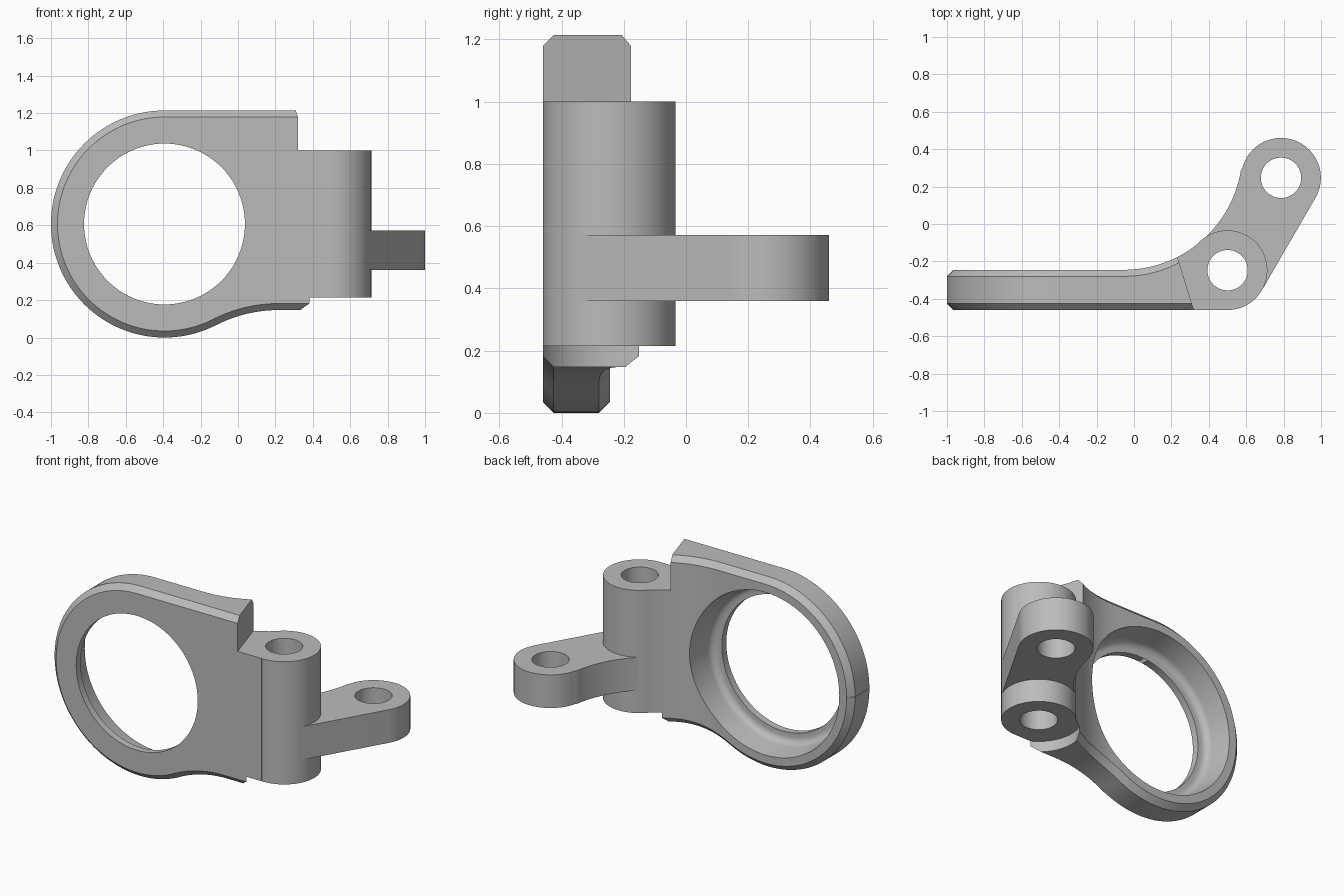
import bpy, bmesh
from math import sin, cos, pi, sqrt, atan2, hypot

cube = bpy.data.objects.get("Cube")
if cube:
    bpy.data.objects.remove(cube, do_unlink=True)

grey = bpy.data.materials.new("metal grey")
grey.use_nodes = True
grey.diffuse_color = (0.5, 0.5, 0.5, 1)
grey.node_tree.nodes["Principled BSDF"].inputs["Base Color"].default_value = (0.5, 0.5, 0.5, 1)

# Main dimensions
RX, RZ = -0.393, 0.607           # ring centre (its radius equals RZ)
FRONT, BACK, CH = -0.46, -0.245, 0.035
PIN = (0.5, -0.247)              # long hinge barrel
EYE = (0.786, 0.247)             # eye at the arm tip
BR, BORE = 0.213, 0.108
AX, AY, AR = -0.055, 0.39, 0.635  # large concave sweep on the back
FX, FZ, FR = 0.22, -0.598, 0.745  # concave blend under the plate


def finish(name, bm):
    bmesh.ops.recalc_face_normals(bm, faces=bm.faces)
    mesh = bpy.data.meshes.new(name)
    bm.to_mesh(mesh)
    bm.free()
    mesh.materials.append(grey)
    ob = bpy.data.objects.new(name, mesh)
    bpy.context.collection.objects.link(ob)
    return ob


def bridge(name, loops):
    """Skin a list of closed loops and cap both ends."""
    bm = bmesh.new()
    rings = [[bm.verts.new(p) for p in loop] for loop in loops]
    n = len(rings[0])
    for a, b in zip(rings, rings[1:]):
        for i in range(n):
            j = (i + 1) % n
            bm.faces.new((a[i], a[j], b[j], b[i]))
    bm.faces.new(rings[0])
    bm.faces.new(rings[-1])
    return finish(name, bm)


def prism(name, pts, z0, z1):
    return bridge(name, [[(x, y, z) for x, y in pts] for z in (z0, z1)])


def arc(c, r, a0, a1, n):
    return [(c[0] + r * cos(a0 + (a1 - a0) * i / n),
             c[1] + r * sin(a0 + (a1 - a0) * i / n)) for i in range(n + 1)]


def disc(name, c, r, z0, z1, n=80):
    return prism(name, arc(c, r, 0, 2 * pi, n)[:-1], z0, z1)


def combine(ob, other, op):
    mod = ob.modifiers.new(op, "BOOLEAN")
    mod.operation, mod.object, mod.solver = op, other, "EXACT"
    bpy.context.view_layer.objects.active = ob
    bpy.ops.object.modifier_apply(modifier=mod.name)
    bpy.data.objects.remove(other, do_unlink=True)


# Plate: chamfered cross-sections from the ring's left end to the barrel
def back_y(x):
    if x < AX:
        return BACK
    return min(AY - sqrt(max(AR ** 2 - (x - AX) ** 2, 0)), -0.09)


def top_edge(x):
    """Height, then the outward normal."""
    if x > RX:
        return 2 * RZ, 0, 1
    nx = max((x - RX) / RZ, -1)
    nz = sqrt(1 - nx * nx)
    return RZ + RZ * nz, nx, nz


def bottom_edge(x):
    if x > FX:
        return FZ + FR, 0, -1
    if x > -0.12:
        nx = (FX - x) / FR
        nz = -sqrt(1 - nx * nx)
        return FZ - FR * nz, nx, nz
    nx = max((x - RX) / RZ, -1)
    nz = -sqrt(1 - nx * nx)
    return RZ + RZ * nz, nx, nz


stations = [RX - RZ * cos(0.002 + (pi / 2 - 0.002) * i / 32) for i in range(33)]
stations += [RX + (0.49 - RX) * i / 40 for i in range(1, 41)]
sections = []
for x in stations:
    loop = []
    for edge, flip in ((top_edge, False), (bottom_edge, True)):
        z, nx, nz = edge(x)
        xi, zi = x - CH * nx, z - CH * nz
        half = [(xi, FRONT, zi), (x, FRONT + CH, z),
                (x, back_y(x) - CH, z), (xi, back_y(xi), zi)]
        loop += half[::-1] if flip else half
    sections.append(loop)
bracket = bridge("hinge_bracket", sections)

# Slanted end of the upper edge, and the round clearance under the barrel
combine(bracket, prism("upper_notch", [(0.14, 0.12), (0.365, -0.605),
                                       (0.8, -0.605), (0.8, 0.12)], 1.0, 1.4), "DIFFERENCE")
combine(bracket, disc("lower_clearance", PIN, 0.243, -0.1, 0.215), "DIFFERENCE")

# Stepped ring opening: front lip, filleted ledge, wide back
profile = [(0.43, -0.6), (0.43, -0.415), (0.455, -0.415)]
profile += [(0.455 + 0.045 * sin(a), -0.37 - 0.045 * cos(a))
            for a in (pi / 12 * i for i in range(1, 7))]
profile += [(0.52, -0.245), (0.53, 0.1)]
opening = bridge("ring_opening", [[(px, y, pz) for px, pz in arc((RX, RZ), r, 0, 2 * pi, 96)[:-1]]
                                  for r, y in profile])
combine(bracket, opening, "DIFFERENCE")

# Long hinge barrel
combine(bracket, disc("barrel", PIN, BR, 0.215, 1.0), "UNION")

# Arm: concave back edge, round tip, straight tangent edge
a_pin = atan2(PIN[1] - AY, PIN[0] - AX)
a_eye = atan2(EYE[1] - AY, EYE[0] - AX)
dx, dy = EYE[0] - PIN[0], EYE[1] - PIN[1]
length = hypot(dx, dy)
side = atan2(-dx / length, dy / length)
outline = arc((AX, AY), AR, a_pin, a_eye, 24)
outline += arc(EYE, BR, a_eye + pi, side, 40)[1:]
outline += [(PIN[0] + BR * cos(side), PIN[1] + BR * sin(side)), PIN]
combine(bracket, prism("arm", outline, 0.36, 0.572), "UNION")

# Pin bores
for centre in (PIN, EYE):
    combine(bracket, disc("bore", centre, BORE, -0.2, 1.5, 48), "DIFFERENCE")

bpy.ops.object.select_all(action="DESELECT")
bracket.select_set(True)
bpy.context.view_layer.objects.active = bracket
bpy.ops.object.shade_smooth_by_angle(angle=0.5)
